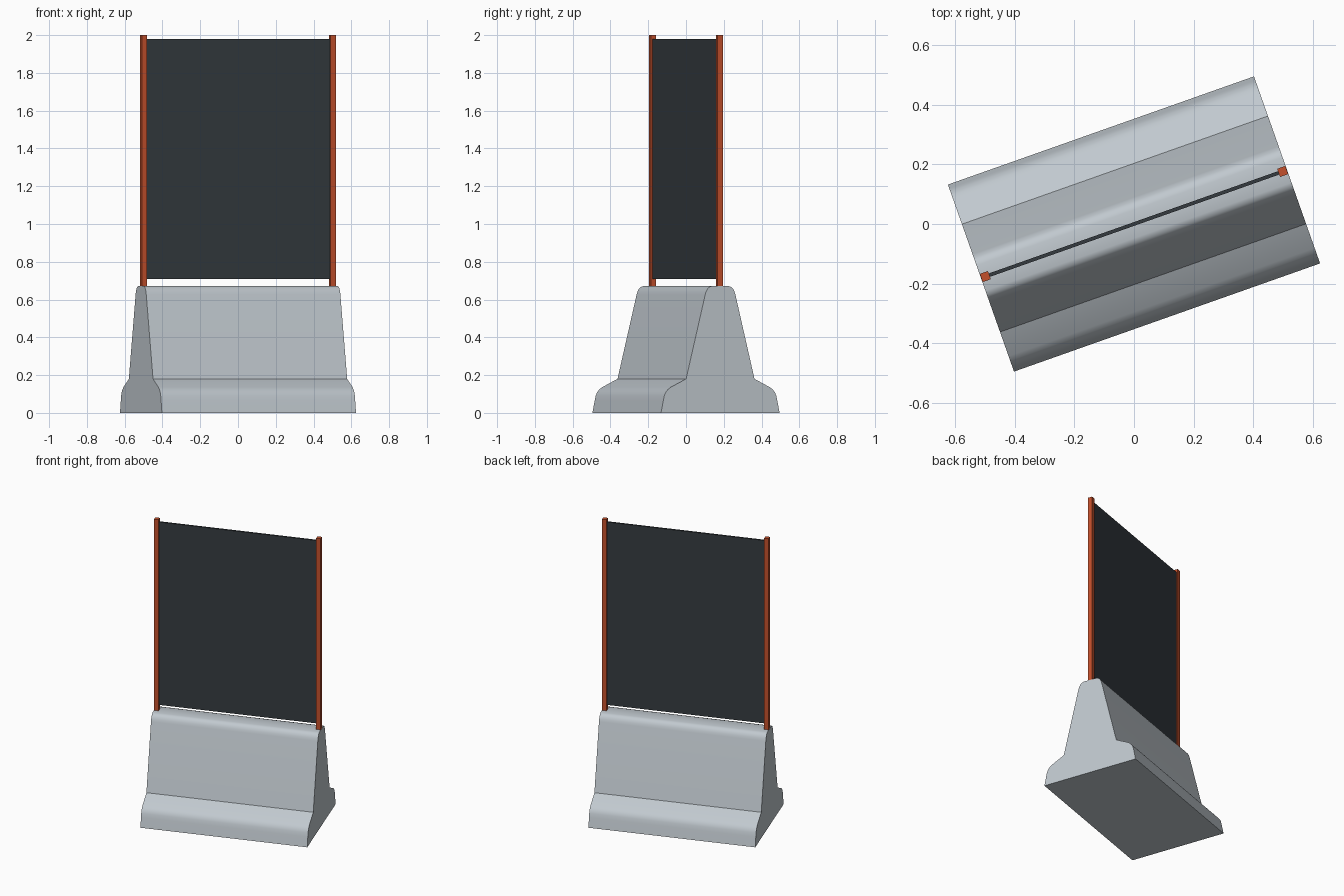
import bpy, bmesh, math

if "Cube" in bpy.data.objects:
    bpy.data.objects.remove(bpy.data.objects["Cube"])

ANGLE = math.atan2(0.363, 1.027)   # whole model is turned about z
HALF_LEN = 0.545


def material(name, rgb):
    m = bpy.data.materials.new(name)
    m.diffuse_color = (*rgb, 1)
    m.use_nodes = True
    m.node_tree.nodes["Principled BSDF"].inputs["Base Color"].default_value = m.diffuse_color
    return m


concrete = material("concrete grey", (0.53, 0.58, 0.62))
orange = material("orange paint", (0.55, 0.08, 0.025))
dark = material("dark panel", (0.035, 0.043, 0.050))


def finish(name, bm, mat):
    bmesh.ops.recalc_face_normals(bm, faces=bm.faces)
    me = bpy.data.meshes.new(name)
    bm.to_mesh(me)
    bm.free()
    me.materials.append(mat)
    ob = bpy.data.objects.new(name, me)
    ob.rotation_euler.z = ANGLE
    bpy.context.collection.objects.link(ob)
    return ob


def box(name, lo, hi, mat):
    bm = bmesh.new()
    bmesh.ops.create_cube(bm, size=1)
    for v in bm.verts:
        v.co = [l + (c + 0.5) * (h - l) for c, l, h in zip(v.co, lo, hi)]
    return finish(name, bm, mat)


# Concrete barrier: mirrored half profile extruded along its length
half = [(0.333, 0), (0.320, 0.065), (0.314, 0.092), (0.306, 0.110),
        (0.294, 0.124), (0.278, 0.136), (0.192, 0.180),
        (0.085, 0.625), (0.080, 0.642), (0.072, 0.656),
        (0.061, 0.667), (0.045, 0.672)]
profile = half + [(-y, z) for y, z in reversed(half)]
bm = bmesh.new()
face = bm.faces.new([bm.verts.new((-HALF_LEN, y, z)) for y, z in profile])
ext = bmesh.ops.extrude_face_region(bm, geom=[face], use_keep_orig=True)
for v in ext["geom"]:
    if isinstance(v, bmesh.types.BMVert):
        v.co.x = HALF_LEN
barrier = finish("concrete_barrier", bm, concrete)
bpy.context.view_layer.objects.active = barrier
barrier.select_set(True)
bpy.ops.object.shade_smooth_by_angle(angle=math.radians(30))

# Two square posts flush with the barrier ends
S = 0.029
for side, label in ((-1, "left"), (1, "right")):
    c = side * (HALF_LEN - S / 2 - 0.001)
    box(label + "_post", (c - S / 2, -S / 2, 0.66), (c + S / 2, S / 2, 2.0), orange)

# Screen panel between the posts
e = HALF_LEN - S - 0.001
box("screen_panel", (-e, -0.006, 0.71), (e, 0.006, 1.98), dark)
